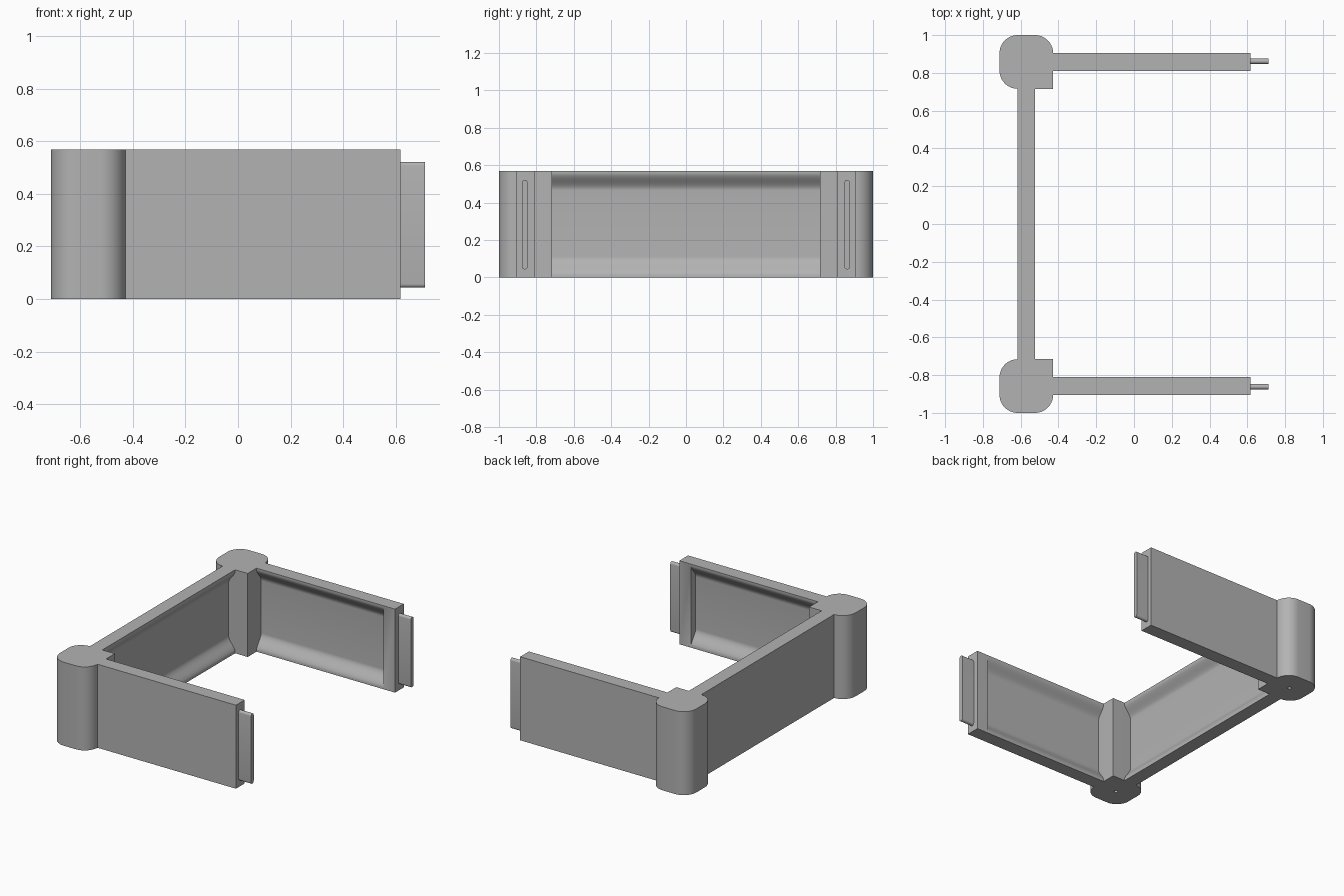
import bpy, bmesh, math
from mathutils import Vector

cube = bpy.data.objects.get("Cube")
if cube:
    bpy.data.objects.remove(cube, do_unlink=True)

H = 0.57          # panel height
DEPTH = 0.05      # recess depth

grey = bpy.data.materials.new("plain grey")
grey.use_nodes = True
colour = (0.45, 0.45, 0.45, 1)
grey.diffuse_color = colour
grey.node_tree.nodes["Principled BSDF"].inputs["Base Color"].default_value = colour


def prism(name, outline, sweep):
    """Solid made by sweeping a closed 3D outline along a vector."""
    bm = bmesh.new()
    face = bm.faces.new([bm.verts.new(p) for p in outline])
    new = bmesh.ops.extrude_face_region(bm, geom=[face])["geom"]
    bmesh.ops.translate(bm, vec=Vector(sweep),
                        verts=[v for v in new if isinstance(v, bmesh.types.BMVert)])
    bmesh.ops.recalc_face_normals(bm, faces=bm.faces)
    mesh = bpy.data.meshes.new(name)
    bm.to_mesh(mesh)
    bm.free()
    mesh.materials.append(grey)
    obj = bpy.data.objects.new(name, mesh)
    bpy.context.collection.objects.link(obj)
    return obj


def activate(obj):
    bpy.ops.object.select_all(action='DESELECT')
    obj.select_set(True)
    bpy.context.view_layer.objects.active = obj


def smooth(obj):
    activate(obj)
    bpy.ops.object.shade_smooth_by_angle(angle=math.radians(32))


def cut(obj, cutter):
    cutter.hide_render = True
    activate(obj)
    mod = obj.modifiers.new("cut", 'BOOLEAN')
    mod.operation, mod.solver, mod.object = 'DIFFERENCE', 'EXACT', cutter
    bpy.ops.object.modifier_apply(modifier=mod.name)
    bpy.data.objects.remove(cutter, do_unlink=True)


def arc(cx, cy, r, start, end, steps):
    return [(cx + r * math.cos(math.radians(start + (end - start) * i / steps)),
             cy + r * math.sin(math.radians(start + (end - start) * i / steps)))
            for i in range(steps + 1)]


def recess_profile():
    """(depth, z) outline with a soft S-curve at bottom and top."""
    def curve(z_rim, z_flat, n=14, t0=0.1):
        ease = lambda t: (1 - math.cos(math.pi * t)) / 2
        pts = []
        for i in range(n + 1):
            t = t0 + (1 - t0) * i / n
            d = DEPTH * (ease(t) - ease(t0)) / (1 - ease(t0))
            pts.append((d, z_rim + (z_flat - z_rim) * i / n))
        return pts
    low, high = curve(0.015, 0.11), curve(0.555, 0.465)
    return [(-0.03, 0.015)] + low + high[::-1] + [(-0.03, 0.555)]


# Back panel, recessed on its inner side
back = prism("back_panel", [(-0.617, -0.717, 0), (-0.523, -0.717, 0),
                            (-0.523, -0.717, H), (-0.617, -0.717, H)], (0, 1.434, 0))
cut(back, prism("cutter", [(-0.523 - d, -0.75, z) for d, z in recess_profile()], (0, 1.5, 0)))
smooth(back)

for side, s in (("right", -1), ("left", 1)):
    # Corner post: three rounded corners, square inner corner, screw hole below
    c, r = (-0.57, 0.858), 0.096
    k = 0.142 - r
    outline = [(c[0] + 0.142, c[1] - 0.142)]
    for sx, sy, a in ((1, 1, 0), (-1, 1, 90), (-1, -1, 180)):
        outline += arc(c[0] + sx * k, c[1] + sy * k, r, a, a + 90, 14)
    post = prism(side + "_corner_post", [(x, s * y, 0) for x, y in outline], (0, 0, H))
    hole = arc(c[0], c[1], 0.012, 0, 345, 23)
    cut(post, prism("cutter", [(x, s * y, -0.05) for x, y in hole], (0, 0, 0.15)))
    smooth(post)

    # Side panel, recessed on its inner side up to a plain end strip
    inner, outer = 0.811, 0.905
    panel = prism(side + "_side_panel",
                  [(-0.428, s * y, z) for y, z in ((inner, 0), (outer, 0), (outer, H), (inner, H))],
                  (1.046, 0, 0))
    cut(panel, prism("cutter", [(-0.46, s * (inner + d), z) for d, z in recess_profile()],
                     (0.99, 0, 0)))
    smooth(panel)

    # Thin round-edged connecting tongue
    w, yc = 0.0145, 0.8615
    capsule = arc(yc, 0.522 - w, w, 0, 180, 10) + arc(yc, 0.043 + w, w, 180, 360, 10)
    smooth(prism(side + "_tongue", [(0.618, s * y, z) for y, z in capsule], (0.094, 0, 0)))
